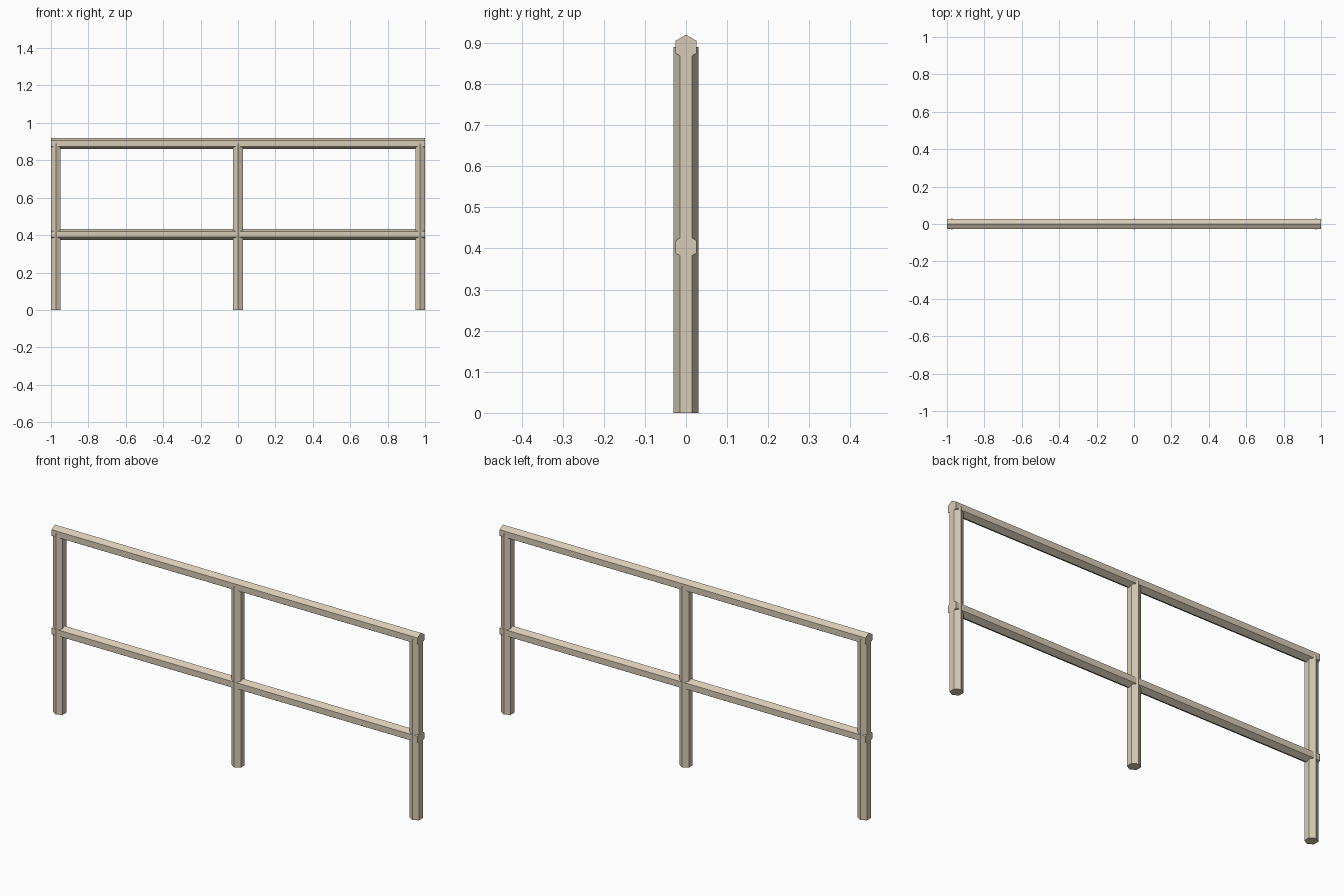
import bpy, math

if "Cube" in bpy.data.objects:
    bpy.data.objects.remove(bpy.data.objects["Cube"])

R = 0.03                          # hexagon corner radius
HALF = R * math.cos(math.pi / 6)  # hexagon flat half-width

mat = bpy.data.materials.new("pale beige")
mat.diffuse_color = (0.68, 0.60, 0.47, 1)
mat.use_nodes = True
mat.node_tree.nodes["Principled BSDF"].inputs["Base Color"].default_value = mat.diffuse_color


def hex_bar(name, a, b, to_3d):
    """Hexagonal prism from a to b; to_3d maps (flat, corner, along) to xyz."""
    ring = [(R * math.sin(math.radians(60 * i)), R * math.cos(math.radians(60 * i)))
            for i in range(6)]
    verts = [to_3d(u, v, t) for t in (a, b) for u, v in ring]
    faces = [(i, (i + 1) % 6, (i + 1) % 6 + 6, i + 6) for i in range(6)]
    faces += [tuple(range(5, -1, -1)), tuple(range(6, 12))]
    me = bpy.data.meshes.new(name)
    me.from_pydata(verts, [], faces)
    me.materials.append(mat)
    ob = bpy.data.objects.new(name, me)
    bpy.context.collection.objects.link(ob)
    # consistent outward normals
    bpy.context.view_layer.objects.active = ob
    ob.select_set(True)
    bpy.ops.object.mode_set(mode='EDIT')
    bpy.ops.mesh.select_all(action='SELECT')
    bpy.ops.mesh.normals_make_consistent(inside=False)
    bpy.ops.object.mode_set(mode='OBJECT')
    ob.select_set(False)


# upright posts, corners facing front and back
for name, x in (("left_post", -1 + HALF), ("middle_post", 0), ("right_post", 1 - HALF)):
    hex_bar(name, 0, 0.89, lambda u, v, t: (x + u, v, t))

# horizontal rails, corners facing up and down
for name, z in (("top_rail", 0.89), ("middle_rail", 0.404)):
    hex_bar(name, -1, 1, lambda u, v, t: (t, u, z + v))
